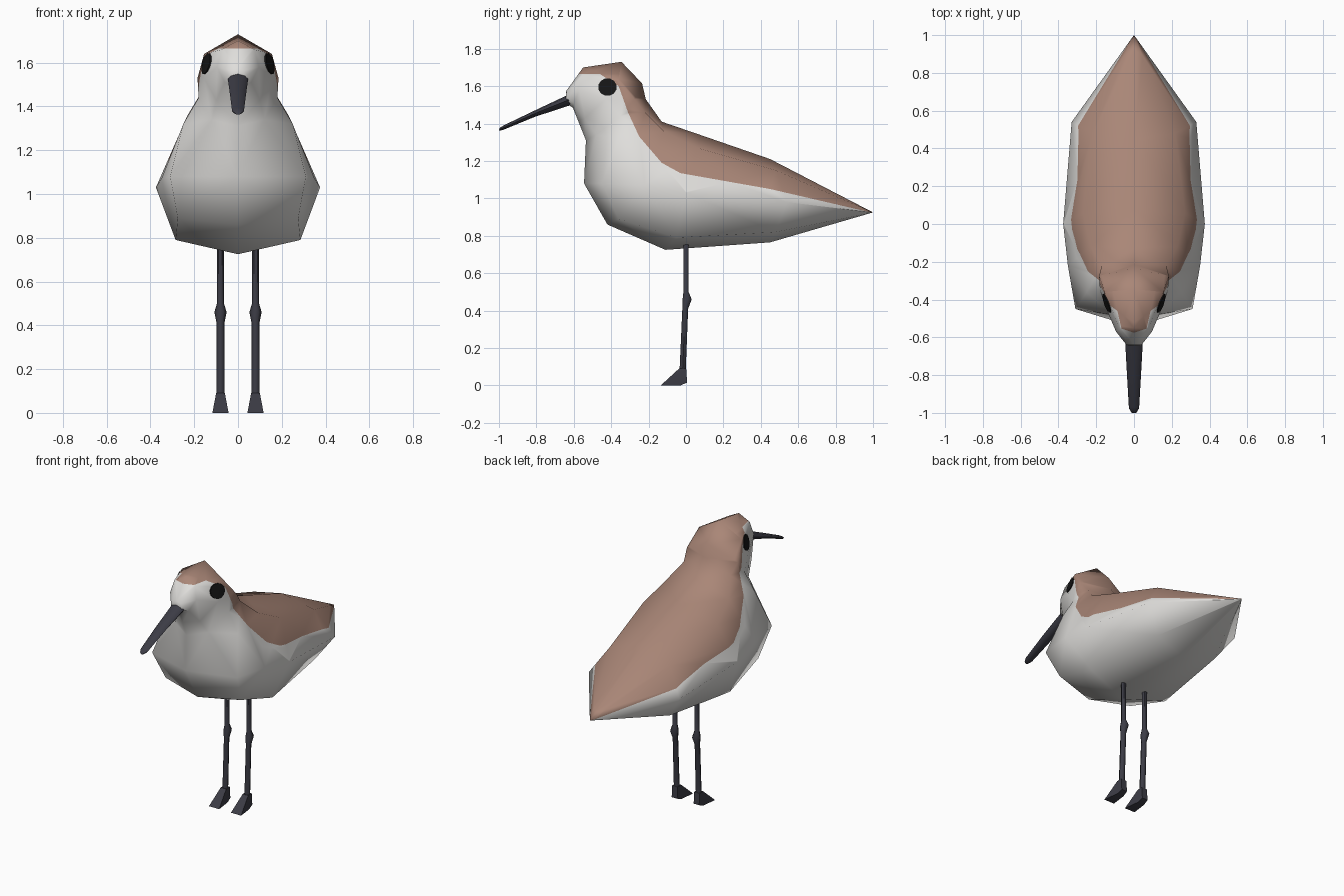
import bpy, bmesh, math
from mathutils import Vector
from mathutils.bvhtree import BVHTree

if "Cube" in bpy.data.objects:
    bpy.data.objects.remove(bpy.data.objects["Cube"])


def material(name, rgb):
    m = bpy.data.materials.new(name)
    m.diffuse_color = (*rgb, 1)
    m.use_nodes = True
    m.node_tree.nodes["Principled BSDF"].inputs["Base Color"].default_value = m.diffuse_color
    return m


WHITE = material("white_plumage", (0.74, 0.73, 0.71))
BROWN = material("brown_plumage", (0.40, 0.24, 0.185))
DARK = material("dark_slate", (0.045, 0.045, 0.06))
BLACK = material("eye_black", (0.008, 0.008, 0.008))


def finish(bm, name, mats, angle=180):
    bmesh.ops.recalc_face_normals(bm, faces=bm.faces)
    me = bpy.data.meshes.new(name)
    bm.to_mesh(me)
    bm.free()
    for m in mats:
        me.materials.append(m)
    ob = bpy.data.objects.new(name, me)
    bpy.context.collection.objects.link(ob)
    bpy.ops.object.select_all(action='DESELECT')
    ob.select_set(True)
    bpy.context.view_layer.objects.active = ob
    bpy.ops.object.shade_smooth_by_angle(angle=math.radians(angle))
    return ob


def loft(bm, rings, cap_end=True):
    loops = [[bm.verts.new(p) for p in r] for r in rings]
    n = len(loops[0])
    for a, b in zip(loops, loops[1:]):
        for i in range(n):
            j = (i + 1) % n
            bm.faces.new((a[i], a[j], b[j], b[i]))
    bm.faces.new(loops[0])
    if cap_end:
        bm.faces.new(loops[-1])
    return loops


# body sections from face to rump: top (y, z), upper, middle, lower side, bottom (y, z)
SECTIONS = [
    ((-.64, 1.575), (.03, -.64, 1.565), (.04, -.64, 1.54), (.03, -.645, 1.52), (-.645, 1.51)),
    ((-.55, 1.70), (.075, -.555, 1.66), (.095, -.57, 1.58), (.06, -.60, 1.51), (-.605, 1.485)),
    ((-.345, 1.73), (.155, -.36, 1.64), (.155, -.43, 1.53), (.10, -.54, 1.43), (-.575, 1.41)),
    ((-.235, 1.615), (.185, -.275, 1.53), (.18, -.35, 1.44), (.12, -.48, 1.34), (-.535, 1.31)),
    ((-.215, 1.53), (.17, -.22, 1.46), (.25, -.36, 1.32), (.31, -.45, 1.08), (-.545, 1.08)),
    ((-.13, 1.41), (.23, -.12, 1.36), (.35, -.22, 1.07), (.275, -.36, .89), (-.42, .86)),
    ((.08, 1.338), (.27, .06, 1.27), (.375, 0, 1.03), (.285, -.05, .79), (-.11, .725)),
    ((.45, 1.21), (.22, .48, 1.15), (.33, .54, .98), (.22, .48, .82), (.45, .765)),
]
bm = bmesh.new()
rings = []
for top, up, mid, low, bot in SECTIONS:
    right = [up, mid, low]
    left = [(-x, y, z) for x, y, z in reversed(right)]
    rings.append([(0, *top), *right, (0, *bot), *left])
last = loft(bm, rings, cap_end=False)[-1]
tail = bm.verts.new((0, 1, .925))
for i in range(8):
    bm.faces.new((last[i], last[(i + 1) % 8], tail))
bmesh.ops.triangulate(bm, faces=bm.faces)
bmesh.ops.recalc_face_normals(bm, faces=bm.faces)
tree = BVHTree.FromBMesh(bm)

# plumage border (y, z): cut it into the surface, then colour what lies above
BORDER = [(-.66, 1.665), (-.46, 1.665), (-.36, 1.6), (-.31, 1.46), (-.25, 1.33),
          (-.13, 1.19), (-.03, 1.135), (.45, 1.05), (1.01, .92)]
for (y0, z0), (y1, z1) in zip(BORDER, BORDER[1:]):
    near = []
    for f in bm.faces:
        ys = [v.co.y for v in f.verts]
        zs = [v.co.z for v in f.verts]
        if max(ys) > y0 and min(ys) < y1 and max(zs) > z1 - .01 and min(zs) < z0 + .01:
            near.append(f)
    geom = set(near)
    for f in near:
        geom.update(f.edges)
        geom.update(f.verts)
    bmesh.ops.bisect_plane(bm, geom=list(geom), dist=1e-5, plane_co=(0, y0, z0),
                           plane_no=(0, z0 - z1, y1 - y0))


def border_height(y):
    for (y0, z0), (y1, z1) in zip(BORDER, BORDER[1:]):
        if y <= y1:
            return z0 + (z1 - z0) * (y - y0) / (y1 - y0)
    return .92


for f in bm.faces:
    c = f.calc_center_median()
    f.material_index = int(c.z > border_height(c.y))
finish(bm, "body", [WHITE, BROWN])

# eyes: thin patches laid on the sides of the head
for side, name in ((1, "eye_right"), (-1, "eye_left")):
    bm = bmesh.new()

    def on_head(y, z):
        hit = tree.ray_cast(Vector((side, y, z)), Vector((-side, 0, 0)))[0]
        return bm.verts.new((hit.x + side * .006, y, z))

    centre = on_head(-.42, 1.595)
    loops = []
    for r in (.025, .05):
        loops.append([on_head(-.42 + r * math.cos(a), 1.595 + .95 * r * math.sin(a))
                      for a in (math.tau * (i + .5) / 12 for i in range(12))])
    for i in range(12):
        j = (i + 1) % 12
        bm.faces.new((centre, loops[0][i], loops[0][j]))
        bm.faces.new((loops[0][i], loops[1][i], loops[1][j], loops[0][j]))
    edges = [e for e in bm.edges if e.is_boundary]
    rim = bmesh.ops.extrude_edge_only(bm, edges=edges)["geom"]
    for v in rim:
        if isinstance(v, bmesh.types.BMVert):
            v.co.x -= side * .009
    finish(bm, name, [BLACK], 40)

# beak: tapered tube (y, z, half width, half height)
bm = bmesh.new()
loft(bm, [[(w * math.cos(a), y + .4 * h * math.sin(a), z + h * math.sin(a))
           for a in (math.tau * i / 8 for i in range(8))]
          for y, z, w, h in ((-.60, 1.537, .048, .038), (-.80, 1.457, .037, .021),
                             (-.975, 1.379, .027, .014), (-.998, 1.370, .014, .008))])
finish(bm, "beak", [DARK], 50)

# legs (y, z, radius) and wedge feet
LEG = [(0, .80, .016), (0, .50, .016), (.006, .46, .028), (-.004, .41, .018),
       (-.018, .08, .019), (-.018, .02, .019)]
for side, word in ((1, "right"), (-1, "left")):
    x = side * .08
    bm = bmesh.new()
    loft(bm, [[(x + r * math.cos(a), y + r * math.sin(a), z)
               for a in (math.tau * i / 6 for i in range(6))] for y, z, r in LEG])
    finish(bm, "leg_" + word, [DARK], 60)
    bm = bmesh.new()
    for w, y, z in ((.02, -.037, .09), (.02, .001, .09), (.037, -.135, 0),
                    (.024, -.03, 0), (.02, .006, .015)):
        for s in (1, -1):
            bm.verts.new((x + s * w, y, z))
    bmesh.ops.convex_hull(bm, input=bm.verts)
    finish(bm, "foot_" + word, [DARK], 30)
